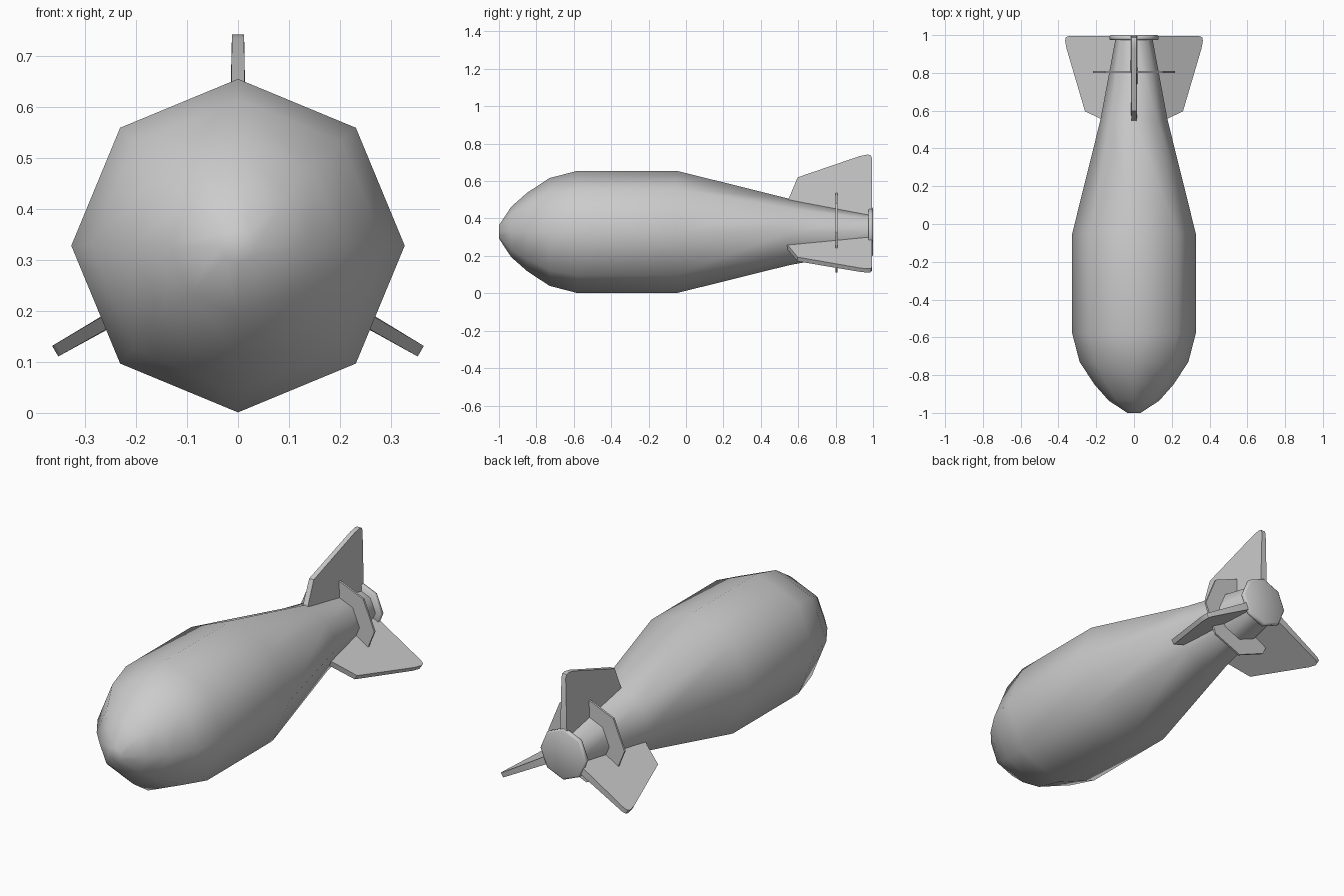
import bpy, bmesh
from math import sin, cos, pi, radians
from mathutils import Matrix

if "Cube" in bpy.data.objects:
    bpy.data.objects.remove(bpy.data.objects["Cube"])

AXIS_Z = 0.328


def finish(bm, name, angle):
    bmesh.ops.recalc_face_normals(bm, faces=bm.faces)
    mesh = bpy.data.meshes.new(name)
    bm.to_mesh(mesh)
    bm.free()
    ob = bpy.data.objects.new(name, mesh)
    bpy.context.collection.objects.link(ob)
    ob.location.z = AXIS_Z
    bpy.ops.object.select_all(action='DESELECT')
    ob.select_set(True)
    bpy.context.view_layer.objects.active = ob
    bpy.ops.object.shade_smooth_by_angle(angle=radians(angle))
    return ob


def lathe(name, profile, angle, sides=8):
    """Closed solid of (y, radius) rings around the long axis."""
    bm = bmesh.new()
    rings = [[bm.verts.new((r * cos(2 * pi * i / sides), y, r * sin(2 * pi * i / sides)))
              for i in range(sides)] for y, r in profile]
    for a, b in zip(rings, rings[1:]):
        for i in range(sides):
            j = (i + 1) % sides
            bm.faces.new((a[i], a[j], b[j], b[i]))
    bm.faces.new(rings[0])
    bm.faces.new(rings[-1])
    return finish(bm, name, angle)


def fin(name, turn):
    """Tapered plate from a (y, radius, half thickness) outline."""
    outline = [(0.53, 0.15, 0.014), (0.55, 0.18, 0.014), (0.597, 0.292, 0.013),
               (0.93, 0.406, 0.012), (0.97, 0.414, 0.012), (0.988, 0.41, 0.012),
               (0.995, 0.392, 0.012), (0.995, 0.06, 0.02), (0.6, 0.08, 0.018)]
    bm = bmesh.new()
    left = [bm.verts.new((-t, y, r)) for y, r, t in outline]
    right = [bm.verts.new((t, y, r)) for y, r, t in outline]
    bm.faces.new(left)
    bm.faces.new(right)
    n = len(outline)
    for i in range(n):
        j = (i + 1) % n
        bm.faces.new((left[i], left[j], right[j], right[i]))
    bm.transform(Matrix.Rotation(radians(turn), 4, 'Y'))
    return finish(bm, name, 40)


# Octagonal body with blunt nose and tapering tail
lathe("body", [(-1.0, 0.035), (-0.935, 0.134), (-0.85, 0.209), (-0.73, 0.288),
               (-0.58, 0.327), (-0.05, 0.327), (0.55, 0.178), (0.98, 0.098)], 60)

# Thin brace plate crossing the fins
lathe("brace_plate", [(0.799, 0.216), (0.809, 0.216)], 30)

# Tail cap
lathe("tail_cap", [(0.975, 0.127), (0.98, 0.131), (0.995, 0.131), (1.0, 0.122)], 80)

# Three fins, 120 degrees apart
for name, turn in (("top_fin", 0), ("right_fin", 120), ("left_fin", 240)):
    fin(name, turn)
